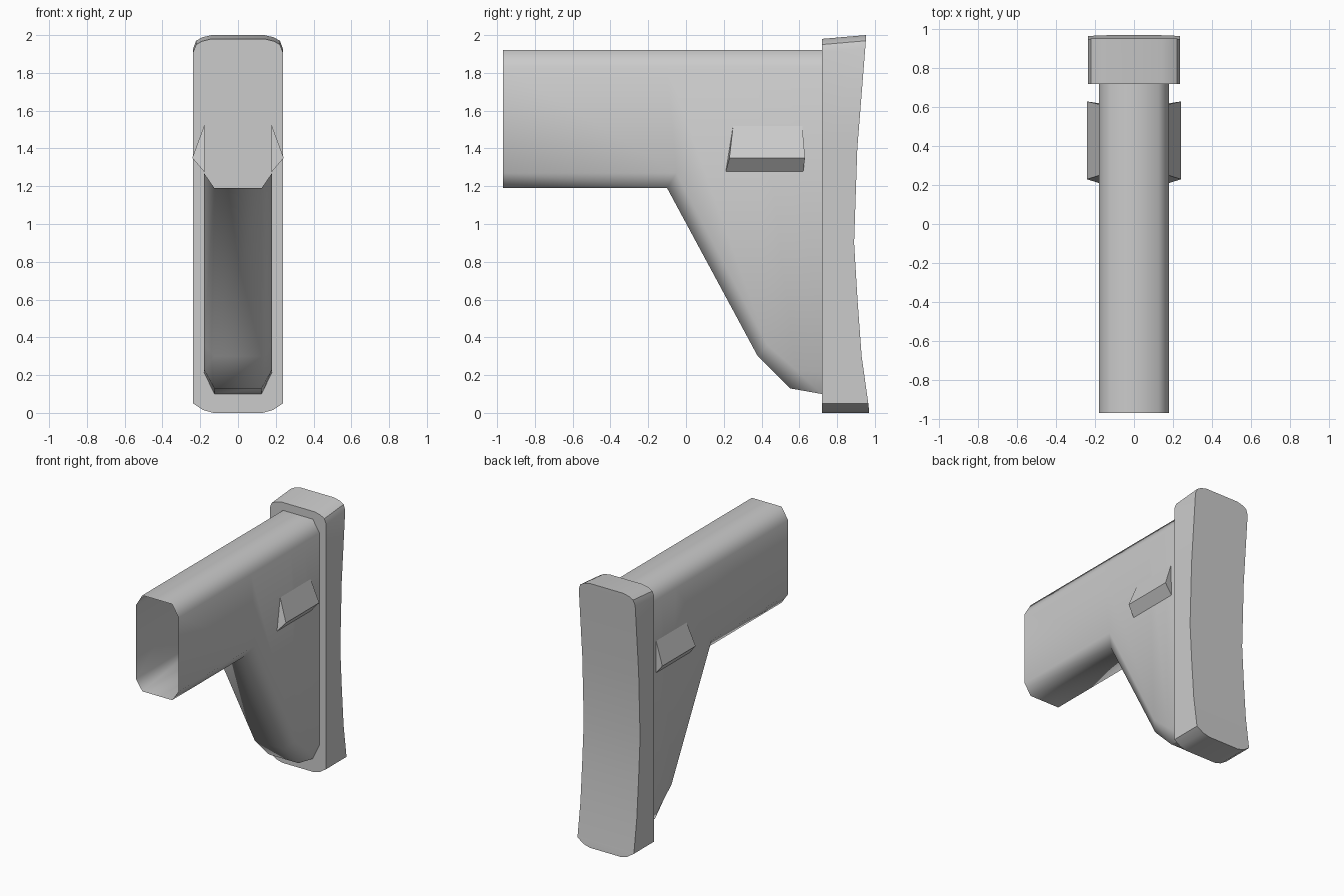
import bpy, math

if "Cube" in bpy.data.objects:
    bpy.data.objects.remove(bpy.data.objects["Cube"])

def make(name, verts, faces, angle=None):
    me = bpy.data.meshes.new(name)
    me.from_pydata(verts, [], faces)
    me.update()
    ob = bpy.data.objects.new(name, me)
    bpy.context.collection.objects.link(ob)
    bpy.ops.object.select_all(action='DESELECT')
    ob.select_set(True)
    bpy.context.view_layer.objects.active = ob
    # consistent outward normals
    bpy.ops.object.mode_set(mode='EDIT')
    bpy.ops.mesh.select_all(action='SELECT')
    bpy.ops.mesh.normals_make_consistent(inside=False)
    bpy.ops.object.mode_set(mode='OBJECT')
    if angle:
        bpy.ops.object.shade_smooth_by_angle(angle=math.radians(angle))
    return ob

def loft(name, rings, caps, angle):
    n = len(rings[0])
    verts = [p for r in rings for p in r]
    faces = [(i*n + k, i*n + (k+1) % n, (i+1)*n + (k+1) % n, (i+1)*n + k)
             for i in range(len(rings)-1) for k in range(n)]
    if caps:
        faces += [tuple(range(n)), tuple(range(len(verts)-n, len(verts)))]
    return make(name, verts, faces, angle)

# Stock body: open chamfered tube that flares down to the butt plate
W, N = 0.18, 0.125
stations = [  # underside y, z, then lower side edge y, z
    (-0.97, 1.19, -0.97, 1.27), (-0.10, 1.19, -0.05, 1.27),
    (0.38, 0.30, 0.43, 0.36), (0.55, 0.13, 0.58, 0.23), (0.72, 0.10, 0.72, 0.215)]
rings = []
for yb, zb, ys, zs in stations:
    half = [(N, yb, 1.92), (W, yb, 1.83), (W, ys, zs), (N, yb, zb)]
    rings.append(half + [(-x, y, z) for x, y, z in reversed(half)])
loft("stock_body", rings, False, 60)

# Butt plate: rounded corners, concave rear face
levels = [  # half width, front z, rear z, rear y
    (0.13, 0, 0, 0.97), (0.185, 0.015, 0.015, 0.969), (0.237, 0.05, 0.05, 0.965),
    (0.237, 0.30, 0.30, 0.93), (0.237, 0.60, 0.60, 0.908), (0.237, 0.90, 0.90, 0.89),
    (0.237, 1.40, 1.40, 0.907), (0.237, 1.91, 1.93, 0.949), (0.222, 1.95, 1.97, 0.952),
    (0.19, 1.968, 1.988, 0.953), (0.14, 1.98, 2.0, 0.954)]
rings = [[(-w, 0.72, zf), (w, 0.72, zf), (w, yr, zr), (-w, yr, zr)]
         for w, zf, zr, yr in levels]
loft("butt_plate", rings, True, 30)

# Wedge-shaped side lugs
for s, side in ((1, "right"), (-1, "left")):
    verts = [(s*x, y, z) for x, y, z in (
        (0.178, 0.25, 1.525), (0.242, 0.23, 1.35), (0.178, 0.21, 1.275),
        (0.178, 0.615, 1.525), (0.242, 0.63, 1.35), (0.178, 0.62, 1.275))]
    make("side_lug_" + side, verts,
         [(0, 1, 2), (3, 5, 4), (0, 3, 4, 1), (1, 4, 5, 2), (2, 5, 3, 0)])
